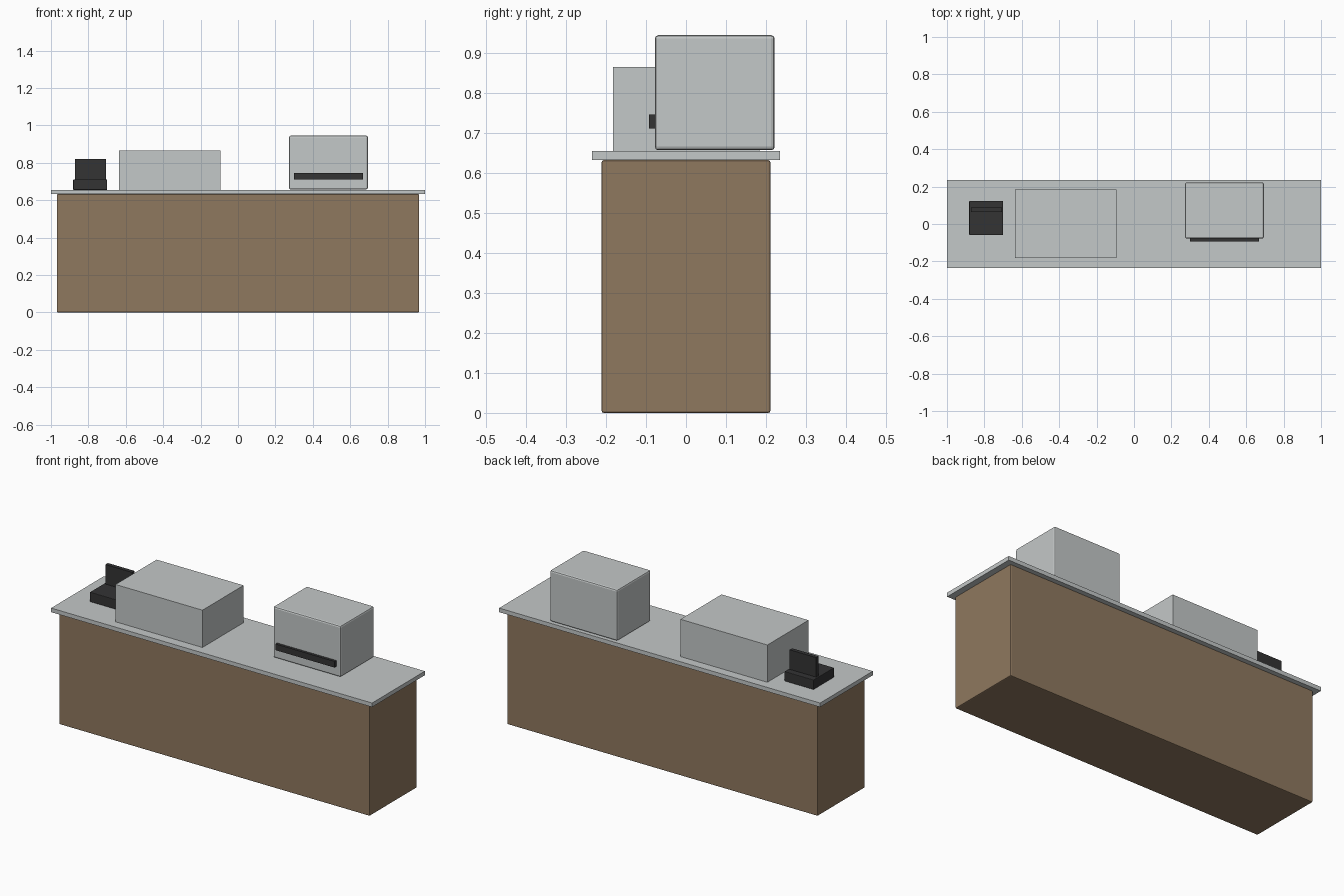
import bpy

if "Cube" in bpy.data.objects:
    bpy.data.objects.remove(bpy.data.objects["Cube"])


def material(name, rgb):
    m = bpy.data.materials.new(name)
    m.diffuse_color = (*rgb, 1)
    m.use_nodes = True
    m.node_tree.nodes["Principled BSDF"].inputs["Base Color"].default_value = m.diffuse_color
    return m


wood = material("brown wood", (0.275, 0.188, 0.114))
grey = material("pale grey", (0.552, 0.578, 0.578))
black = material("soft black", (0.033, 0.033, 0.034))


def box(name, mat, xs, ys, zs, bevel=0.0, segments=2):
    """Box between the given limits on each axis, with rounded edges if asked."""
    bpy.ops.mesh.primitive_cube_add(size=1, location=[sum(r) / 2 for r in (xs, ys, zs)])
    ob = bpy.context.object
    ob.name = name
    ob.scale = [r[1] - r[0] for r in (xs, ys, zs)]
    bpy.ops.object.transform_apply(location=False, rotation=False, scale=True)
    ob.data.materials.append(mat)
    if bevel:
        mod = ob.modifiers.new("rounded_edges", 'BEVEL')
        mod.width = bevel
        mod.segments = segments
    return ob


# Counter
box("counter_body", wood, (-0.968, 0.968), (-0.211, 0.211), (0, 0.632), 0.005)
box("counter_top", grey, (-1, 1), (-0.235, 0.235), (0.632, 0.655))

# Display case
box("display_case", grey, (-0.636, -0.094), (-0.182, 0.184), (0.655, 0.865))

# Coffee machine with a dark front bar
box("machine_body", grey, (0.273, 0.694), (-0.078, 0.222), (0.657, 0.945), 0.009)
box("machine_front_bar", black, (0.299, 0.667), (-0.093, -0.07), (0.711, 0.746))

# Cash register
box("register_base", black, (-0.881, -0.7), (-0.06, 0.123), (0.655, 0.71), 0.003)
box("register_screen", black, (-0.872, -0.707), (0.065, 0.087), (0.70, 0.82))
